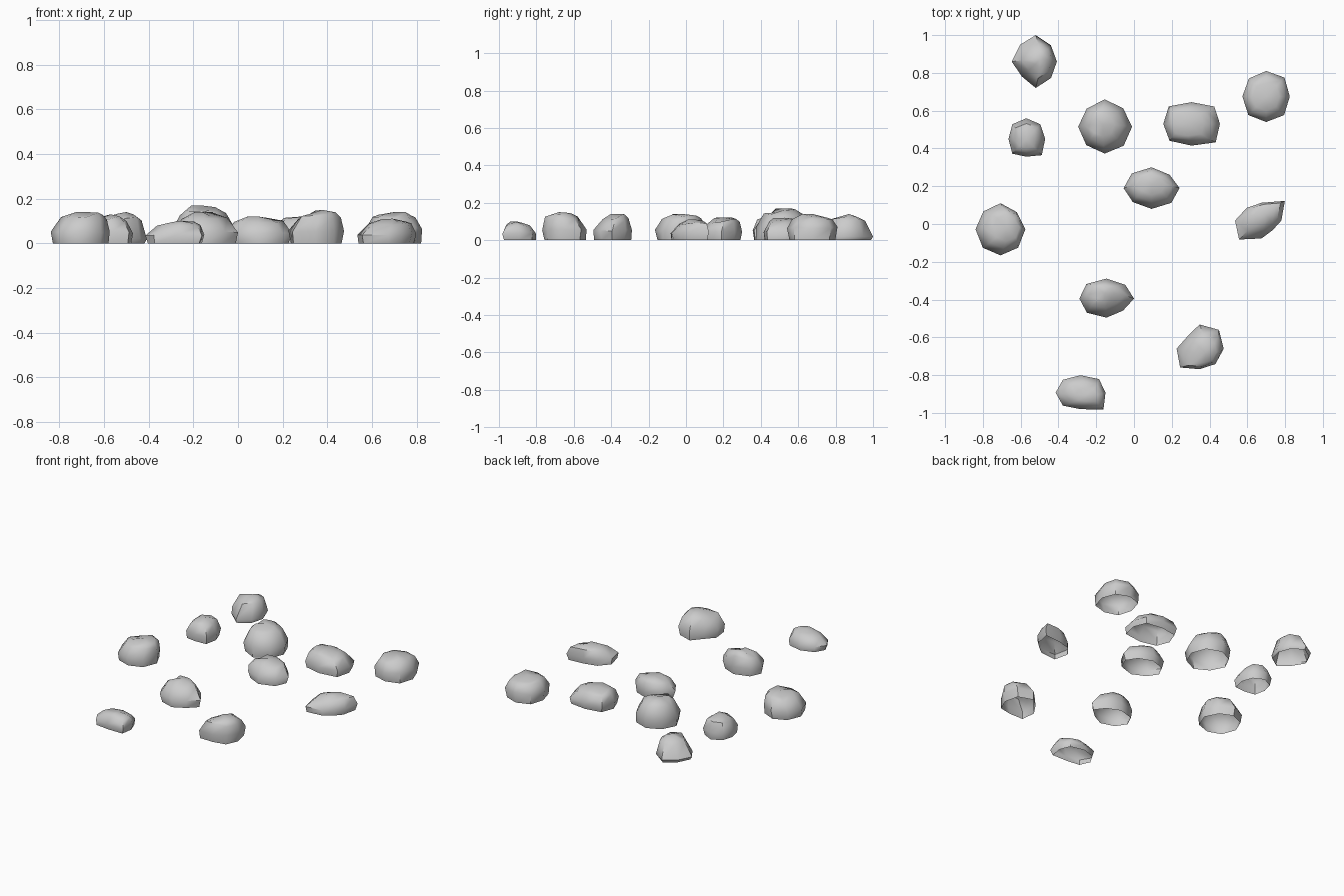
import bpy
import bmesh
import random
from math import cos, sin, pi, radians

cube = bpy.data.objects.get("Cube")
if cube:
    bpy.data.objects.remove(cube, do_unlink=True)

stone = bpy.data.materials.new("grey_stone")
stone.use_nodes = True
grey = (0.6, 0.6, 0.6, 1)
stone.diffuse_color = grey
stone.node_tree.nodes["Principled BSDF"].inputs["Base Color"].default_value = grey

rng = random.Random(4)


def rock(name, centre, half, height, outline, peak=(0, 0), waist=0.38, crown=0.42):
    """Hollow boulder shell: rings lofted from an open base up to a shifted crown.
    The outline holds radius factors counter-clockwise from +x."""
    bm = bmesh.new()
    count = len(outline)
    # Each ring: height fraction, width, shift towards the peak
    profile = [(0, 0.93, 0), (waist, 1, 0), (0.82, (crown + 1) / 2, 0.6), (0.97, crown, 1)]
    rings = []
    for level, width, shift in profile:
        ring = []
        for i, radius in enumerate(outline):
            angle = 2 * pi * i / count
            rough = rng.uniform(-0.05, 0.05)
            r = width * (radius + (rough if level != waist else 0))
            z = level * height * (1 + (rng.uniform(-0.12, 0.04) if level else 0))
            x = centre[0] + half[0] * r * cos(angle) + peak[0] * shift
            y = centre[1] + half[1] * r * sin(angle) + peak[1] * shift
            ring.append(bm.verts.new((x, y, z)))
        rings.append(ring)
    # Sides
    for low, high in zip(rings, rings[1:]):
        for i in range(count):
            j = (i + 1) % count
            bm.faces.new((low[i], low[j], high[j], high[i]))
    # Crown
    top = bm.verts.new((centre[0] + peak[0], centre[1] + peak[1], height))
    for i in range(count):
        bm.faces.new((rings[-1][i], rings[-1][(i + 1) % count], top))
    mesh = bpy.data.meshes.new(name)
    bm.to_mesh(mesh)
    bm.free()
    mesh.materials.append(stone)
    obj = bpy.data.objects.new(name, mesh)
    bpy.context.collection.objects.link(obj)
    bpy.ops.object.select_all(action="DESELECT")
    obj.select_set(True)
    bpy.context.view_layer.objects.active = obj
    bpy.ops.object.shade_smooth_by_angle(angle=radians(50))


# Back group
rock("back_peaked_rock", (-0.52, 0.86), (0.13, 0.14), 0.14,
     (0.86, 0.87, 1, 0.9, 0.98, 0.8, 1, 0.88), peak=(0.02, 0.01), waist=0.15, crown=0.3)
rock("small_rock", (-0.57, 0.45), (0.105, 0.11), 0.13,
     (0.95, 1, 1, 1, 0.9, 1, 0.85, 1.1), crown=0.5)
rock("tall_rock", (-0.155, 0.515), (0.145, 0.145), 0.17,
     (1, 0.95, 1, 0.93, 0.97, 0.95, 0.98, 0.98), peak=(-0.01, 0.01))
rock("long_rock", (0.305, 0.53), (0.15, 0.115), 0.12,
     (1, 1.13, 1, 1.14, 1, 1.1, 1, 1.2), peak=(-0.02, 0), crown=0.55)
rock("back_left_rock", (0.7, 0.675), (0.13, 0.135), 0.14,
     (0.96, 1.05, 1, 1, 0.97, 1.03, 1, 1.03), waist=0.5, crown=0.55)

# Middle group
rock("centre_rock", (0.093, 0.19), (0.148, 0.11), 0.12,
     (1, 0.91, 1, 1, 1, 0.95, 1, 1), peak=(0, 0.02), crown=0.5)
rock("slanted_rock", (0.675, 0.018), (0.14, 0.118), 0.11,
     (0.75, 1.25, 0.8, 0.8, 1, 1.2, 0.8, 0.6), peak=(0.02, 0.03))
rock("right_rock", (-0.707, -0.028), (0.132, 0.138), 0.14,
     (1, 0.93, 1, 0.97, 1, 1, 1, 1), peak=(0.03, 0.01), crown=0.52)

# Front group
rock("pointed_rock", (-0.146, -0.395), (0.146, 0.106), 0.14,
     (1, 0.97, 1, 1.03, 0.98, 1, 0.95, 0.85), peak=(-0.01, 0.03), crown=0.38)
rock("front_left_rock", (0.347, -0.66), (0.132, 0.128), 0.15,
     (0.97, 1.1, 1, 0.7, 0.92, 1.1, 0.85, 0.9), peak=(0.03, -0.02), crown=0.48)
rock("front_low_rock", (-0.283, -0.893), (0.132, 0.097), 0.1,
     (1, 1.05, 0.95, 1, 1, 1, 0.9, 1.3), peak=(0.03, -0.01))
